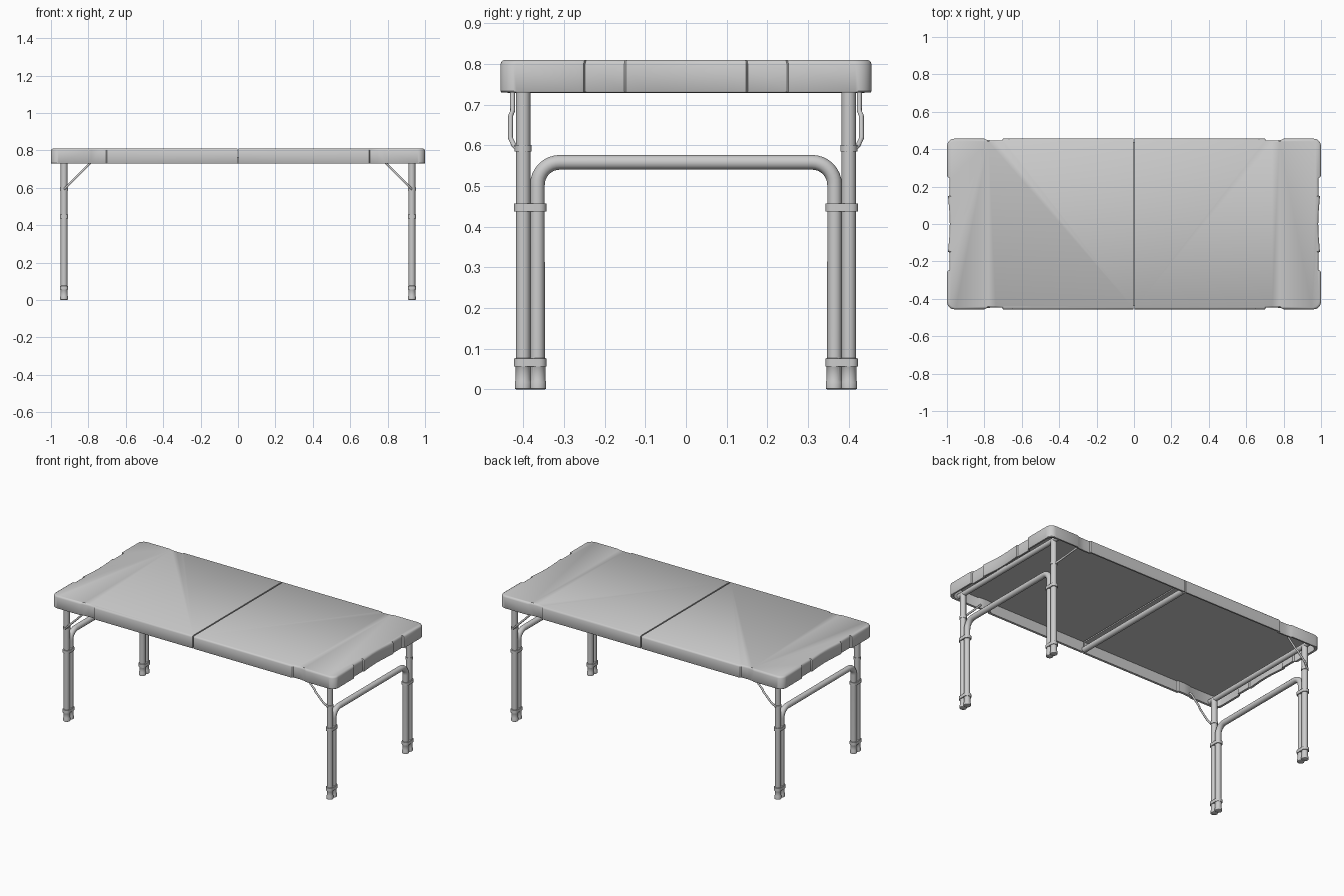
import bpy, bmesh, math
from mathutils import Vector

if "Cube" in bpy.data.objects:
    bpy.data.objects.remove(bpy.data.objects["Cube"])


def finish(name, bm):
    bmesh.ops.recalc_face_normals(bm, faces=bm.faces)
    me = bpy.data.meshes.new(name)
    bm.to_mesh(me)
    bm.free()
    ob = bpy.data.objects.new(name, me)
    bpy.context.collection.objects.link(ob)
    smooth(ob)
    return ob


def smooth(ob):
    bpy.ops.object.select_all(action='DESELECT')
    ob.select_set(True)
    bpy.context.view_layer.objects.active = ob
    bpy.ops.object.shade_smooth_by_angle(angle=math.radians(35))


def tube(name, pts, r):
    cu = bpy.data.curves.new(name, 'CURVE')
    cu.dimensions = '3D'
    cu.bevel_depth = r
    cu.bevel_resolution = 4
    cu.use_fill_caps = True
    sp = cu.splines.new('POLY')
    sp.points.add(len(pts) - 1)
    for p, c in zip(sp.points, pts):
        p.co = (*c, 1)
    tmp = bpy.data.objects.new(name + "_path", cu)
    bpy.context.collection.objects.link(tmp)
    dg = bpy.context.evaluated_depsgraph_get()
    me = bpy.data.meshes.new_from_object(tmp.evaluated_get(dg))
    bpy.data.objects.remove(tmp)
    ob = bpy.data.objects.new(name, me)
    bpy.context.collection.objects.link(ob)
    smooth(ob)
    return ob


def lathe(name, prof, x, y):
    bm = bmesh.new()
    n = 20
    rings = [[bm.verts.new((x + r * math.cos(i * math.tau / n), y + r * math.sin(i * math.tau / n), z))
              for i in range(n)] for r, z in prof]
    for a, b in zip(rings, rings[1:]):
        for i in range(n):
            bm.faces.new((a[i], a[(i + 1) % n], b[(i + 1) % n], b[i]))
    bm.faces.new(rings[0])
    bm.faces.new(rings[-1])
    return finish(name, bm)


def collar(name, x, y, z):
    # band wrapped around both leg tubes
    bm = bmesh.new()
    bmesh.ops.create_cube(bm, size=1)
    for v in bm.verts:
        v.co = Vector((v.co.x * 0.044 + x, v.co.y * 0.08 + y, v.co.z * 0.02 + z))
    edges = [e for e in bm.edges if abs(e.verts[0].co.z - e.verts[1].co.z) > 0.01]
    bmesh.ops.bevel(bm, geom=edges, offset=0.018, segments=5, affect='EDGES', profile=0.5)
    return finish(name, bm)


def arc(cx, cy, r, a0, a1, n=8):
    return [(cx + r * math.cos(math.radians(a0 + (a1 - a0) * i / n)),
             cy + r * math.sin(math.radians(a0 + (a1 - a0) * i / n))) for i in range(n + 1)]


# outline of one quarter of the top, with the grip notches of the corner caps
quarter = [(0.004, 0.456), (0.700, 0.456), (0.706, 0.447), (0.745, 0.446), (0.785, 0.449), (0.80, 0.456)]
quarter += arc(0.96, 0.416, 0.04, 90, 0)
quarter += [(1.0, 0.262), (0.997, 0.252), (0.987, 0.248), (0.987, 0.152),
            (0.994, 0.148), (0.990, 0.10), (0.986, 0.05), (0.985, 0.0)]
outline = quarter + [(x, -y) for x, y in reversed(quarter[:-1])]


def top_half(name, s):
    # hollow shell: inner ceiling, inner wall, outer wall, rounded rim, top
    bm = bmesh.new()
    rings = []
    for d, z in ((0.014, 0.798), (0.014, 0.732), (0.002, 0.730), (0, 0.733), (0, 0.799), (0.003, 0.806), (0.009, 0.81)):
        rings.append([bm.verts.new((s * (0.004 if x < 0.01 else x * (1 - d)), y * (1 - d / 0.456), z))
                      for x, y in outline])
    for a, b in zip(rings, rings[1:]):
        for i in range(len(a) - 1):
            bm.faces.new((a[i], a[i + 1], b[i + 1], b[i]))
    bm.faces.new(rings[0])
    bm.faces.new(rings[-1])
    bm.faces.new([r[0] for r in rings] + [r[-1] for r in reversed(rings)])
    return finish(name, bm)


# support under the folding seam
tube("centre_bar", [(0, -0.438, 0.746), (0, 0.438, 0.746)], 0.018)

R = 0.018
LX = 0.93
foot = [(0.017, 0), (0.0205, 0.002), (0.0205, 0.018), (0.0185, 0.024), (0.0185, 0.055), (0.0205, 0.058),
        (0.0205, 0.074), (0.018, 0.077)]
for s, side in ((-1, "left"), (1, "right")):
    x = s * LX
    top_half(side + "_top", s)
    # hinge bar and inner sliding U-shaped leg
    tube(side + "_hinge_bar", [(x, -0.437, 0.748), (x, 0.437, 0.748)], 0.016)
    u = [(0.365, 0.004)] + arc(0.31, 0.503, 0.055, 0, 90)
    path = [(x, y, z) for y, z in u] + [(x, -y, z) for y, z in reversed(u)]
    tube(side + "_inner_leg_frame", path, R)
    for t, end in ((-1, "front"), (1, "back")):
        n = f"{end}_{side}_"
        tube(n + "outer_leg", [(x, t * 0.4, 0.004), (x, t * 0.4, 0.75)], R)
        lathe(n + "outer_foot", foot, x, t * 0.4)
        lathe(n + "inner_foot", foot, x, t * 0.364)
        collar(n + "upper_collar", x, t * 0.383, 0.447)
        collar(n + "lower_collar", x, t * 0.383, 0.066)
        # folding brace
        tube(n + "brace", [(s * a, t * b, c) for a, b, c in (
            (0.93, 0.415, 0.592), (0.922, 0.423, 0.60), (0.905, 0.431, 0.617), (0.85, 0.431, 0.672),
            (0.838, 0.426, 0.684), (0.785, 0.426, 0.738), (0.775, 0.432, 0.748))], 0.006)
        lathe(n + "brace_pivot", [(0.021, 0.585), (0.021, 0.601)], x, t * 0.4)
